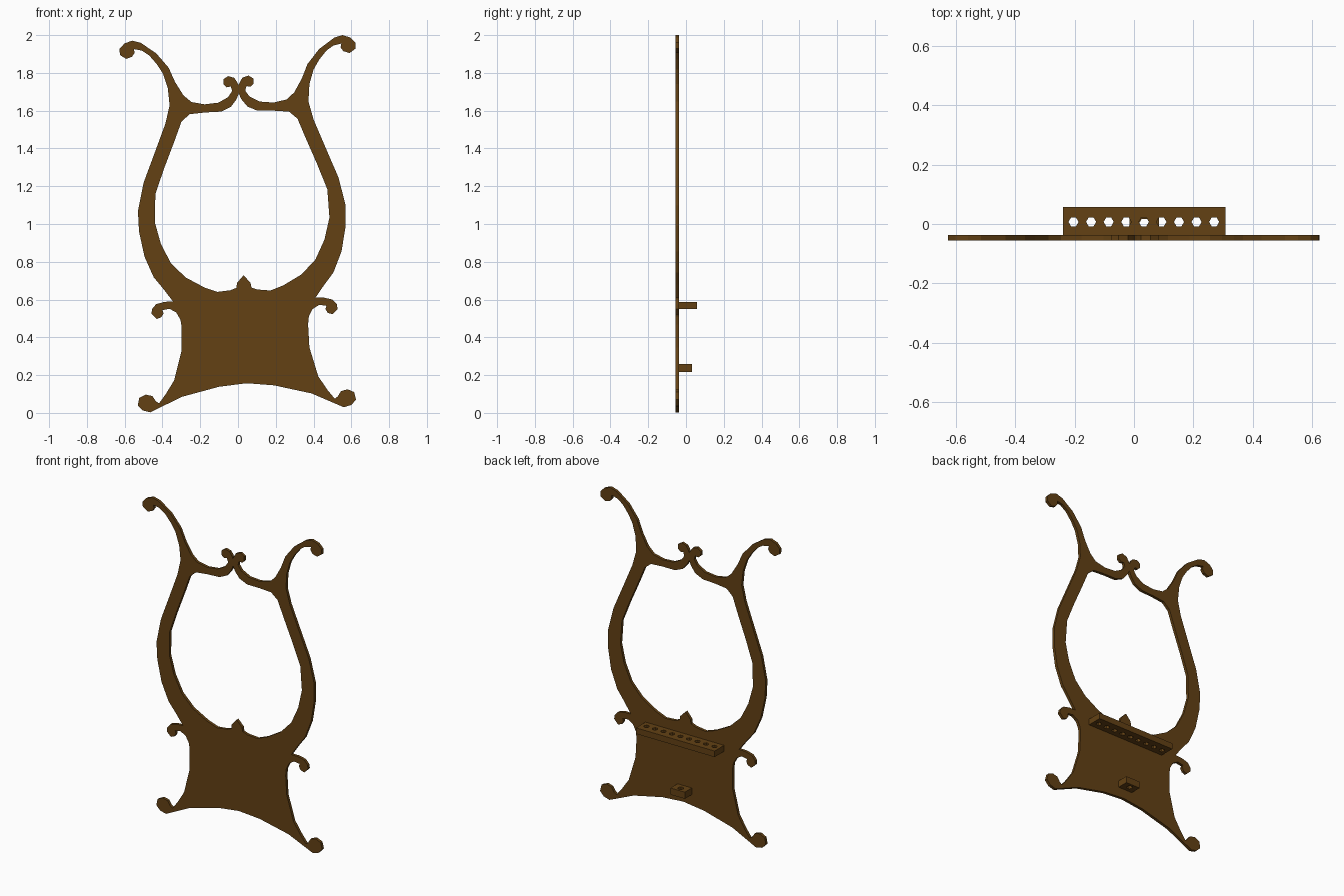
import bpy, bmesh, math
from mathutils import Vector

brown = bpy.data.materials.new("brown_wood")
brown.diffuse_color = (0.125, 0.053, 0.007, 1)

# The lyre leans slightly: its symmetry line passes through AXIS_POINT
AXIS_POINT = Vector((0.047, 0.06))
AXIS_NORMAL = Vector((1, 0.0263)).normalized()


def reflect(p):
    p = Vector(p)
    return p - 2 * (p - AXIS_POINT).dot(AXIS_NORMAL) * AXIS_NORMAL


def mirrored(half):
    """Close a half outline whose first and last points lie on the axis."""
    return half + [reflect(p) for p in reversed(half[1:-1])]


def ngon(cx, cy, r, sides=6):
    return [(cx + r * math.cos(2 * math.pi * i / sides),
             cy + r * math.sin(2 * math.pi * i / sides)) for i in range(sides)]


def prism(name, loops, place, offset):
    """Fill the outline (first loop) with holes (other loops) and extrude it."""
    bm = bmesh.new()
    for loop in loops:
        vs = [bm.verts.new(place(p[0], p[1])) for p in loop]
        for a, b in zip(vs, vs[1:] + vs[:1]):
            bm.edges.new((a, b))
    bmesh.ops.triangle_fill(bm, use_beauty=True, edges=bm.edges[:])
    ext = bmesh.ops.extrude_face_region(bm, geom=bm.faces[:])
    bmesh.ops.translate(bm, vec=offset, verts=[
        v for v in ext["geom"] if isinstance(v, bmesh.types.BMVert)])
    bmesh.ops.recalc_face_normals(bm, faces=bm.faces[:])
    mesh = bpy.data.meshes.new(name)
    bm.to_mesh(mesh)
    bm.free()
    mesh.materials.append(brown)
    obj = bpy.data.objects.new(name, mesh)
    bpy.context.collection.objects.link(obj)
    return obj


# Right half of the outline, from the bottom arch up to the top curls
foot = [(0.045, 0.157), (0.19, 0.146), (0.39, 0.103), (0.56, 0.03),
        (0.60, 0.042), (0.625, 0.07), (0.615, 0.11), (0.58, 0.125),
        (0.545, 0.115), (0.528, 0.087), (0.512, 0.075), (0.475, 0.12)]
side_curl = [(0.425, 0.193), (0.378, 0.347), (0.371, 0.468), (0.375, 0.51),
             (0.395, 0.55), (0.43, 0.572), (0.468, 0.567), (0.463, 0.55),
             (0.475, 0.53), (0.50, 0.522), (0.527, 0.55), (0.523, 0.575),
             (0.50, 0.60), (0.455, 0.61), (0.41, 0.61)]
arm = [(0.458, 0.68), (0.505, 0.743), (0.548, 0.855), (0.57, 0.99),
       (0.57, 1.098), (0.532, 1.246), (0.468, 1.394), (0.40, 1.553),
       (0.373, 1.648)]
horn = [(0.378, 1.74), (0.40, 1.818), (0.43, 1.87), (0.468, 1.918),
        (0.505, 1.945), (0.547, 1.955), (0.543, 1.935), (0.558, 1.915),
        (0.59, 1.905), (0.622, 1.928), (0.622, 1.96), (0.595, 1.987),
        (0.553, 2.0), (0.51, 1.987), (0.43, 1.927), (0.368, 1.847),
        (0.338, 1.77), (0.297, 1.696)]
top_curl = [(0.257, 1.659), (0.188, 1.643), (0.114, 1.648), (0.061, 1.675),
            (0.038, 1.706), (0.045, 1.73), (0.066, 1.727), (0.082, 1.743),
            (0.082, 1.77), (0.056, 1.786), (0.024, 1.775), (0.01, 1.752),
            (0.0025, 1.735)]
# Right half of the opening, from the top joint down to the small finial
opening = [(0.004, 1.69), (0.019, 1.659), (0.05, 1.622), (0.103, 1.60),
           (0.188, 1.60), (0.27, 1.595), (0.315, 1.558), (0.357, 1.458),
           (0.42, 1.315), (0.473, 1.183), (0.484, 1.034), (0.458, 0.918),
           (0.41, 0.812), (0.336, 0.733), (0.24, 0.675), (0.172, 0.648),
           (0.103, 0.653), (0.071, 0.664), (0.066, 0.69), (0.029, 0.728)]

prism("lyre_plate",
      [mirrored(foot + side_curl + arm + horn + top_curl), mirrored(opening)],
      lambda x, z: (x, -0.055, z), (0, 0.018, 0))


def shelf(name, x0, x1, y1, z0, z1, holes):
    y0 = -0.04
    rect = [(x0, y0), (x1, y0), (x1, y1), (x0, y1)]
    prism(name, [rect] + holes, lambda x, y: (x, y, z0), (0, 0, z1 - z0))


# Upper shelf with a row of nine holes
shelf("holder_shelf", -0.24, 0.308, 0.058, 0.55, 0.588,
      [ngon(-0.204 + 0.0593 * i, 0.007, 0.017) for i in range(9)])

# Lower block with a single hole
shelf("lower_holder", -0.015, 0.085, 0.033, 0.217, 0.259,
      [ngon(0.035, 0.002, 0.018)])
